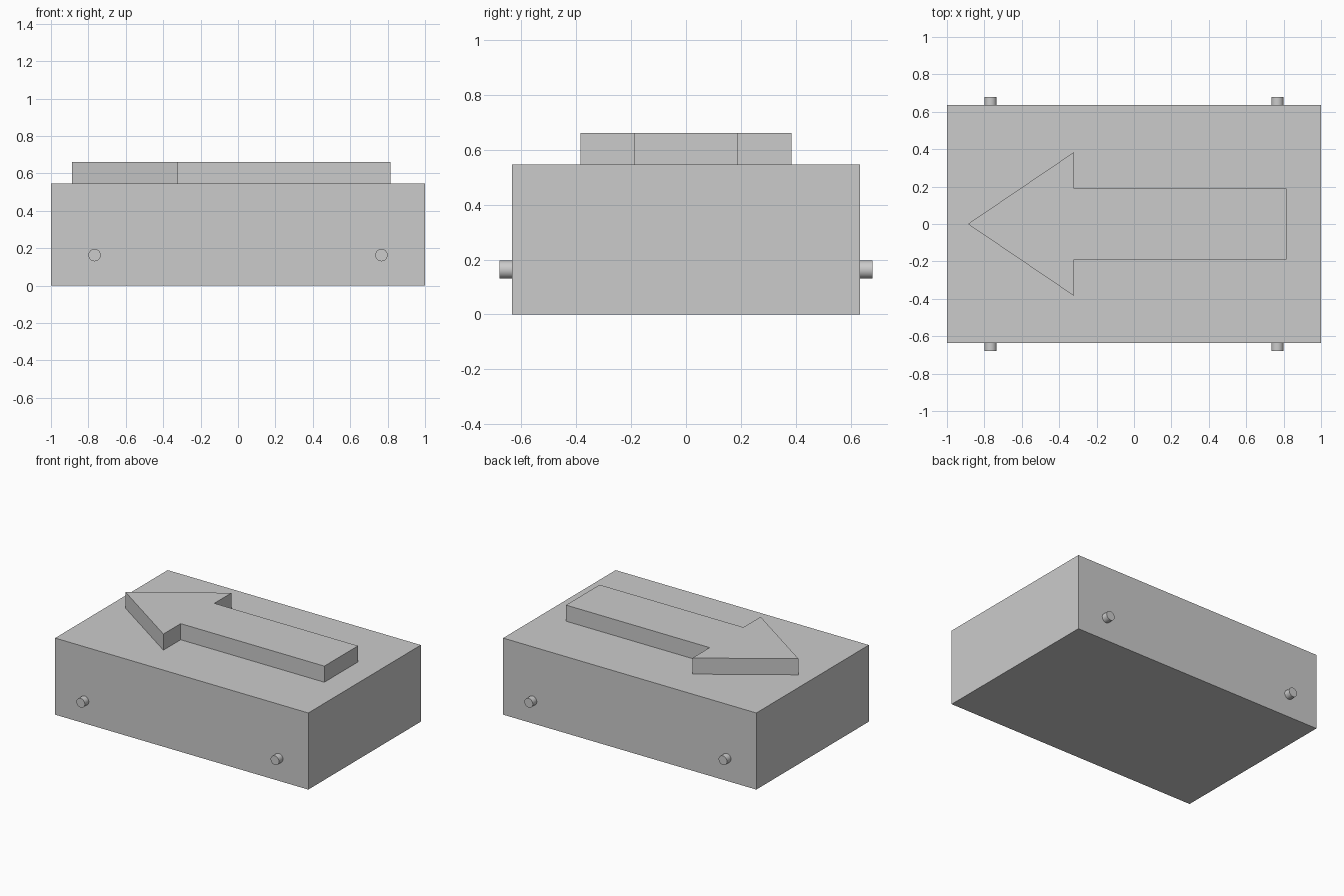
import bpy
import bmesh
from math import radians

cube = bpy.data.objects.get("Cube")
if cube:
    bpy.data.objects.remove(cube, do_unlink=True)

# Shared plain grey
GREY = (0.6, 0.6, 0.6, 1.0)
grey = bpy.data.materials.new("plain grey")
grey.use_nodes = True
grey.diffuse_color = GREY
grey.node_tree.nodes["Principled BSDF"].inputs["Base Color"].default_value = GREY

HALF_X, HALF_Y, BODY_TOP, ARROW_TOP = 1.0, 0.635, 0.547, 0.662


def extruded(name, outline, bottom, top):
    """Prism raised from a counter-clockwise outline."""
    bm = bmesh.new()
    face = bm.faces.new([bm.verts.new((x, y, bottom)) for x, y in outline])
    raised = bmesh.ops.extrude_face_region(bm, geom=[face])["geom"]
    verts = [v for v in raised if isinstance(v, bmesh.types.BMVert)]
    bmesh.ops.translate(bm, verts=verts, vec=(0, 0, top - bottom))
    bmesh.ops.recalc_face_normals(bm, faces=bm.faces)
    mesh = bpy.data.meshes.new(name)
    bm.to_mesh(mesh)
    bm.free()
    mesh.materials.append(grey)
    obj = bpy.data.objects.new(name, mesh)
    bpy.context.collection.objects.link(obj)
    return obj


# Rectangular body
extruded("body", [(-HALF_X, -HALF_Y), (HALF_X, -HALF_Y),
                  (HALF_X, HALF_Y), (-HALF_X, HALF_Y)], 0, BODY_TOP)

# Raised arrow pointing to -x, its far half mirrored from the near half
near = [(-0.32, -0.385), (-0.32, -0.19), (0.815, -0.19)]
far = [(x, -y) for x, y in reversed(near)]
extruded("direction_arrow", [(-0.888, 0)] + near + far, BODY_TOP, ARROW_TOP)

# Two axles whose round ends stick out of both long sides
for name, x in (("right_axle", -0.767), ("left_axle", 0.767)):
    bpy.ops.mesh.primitive_cylinder_add(
        vertices=32, radius=0.033, depth=1.36,
        location=(x, 0, 0.163), rotation=(radians(90), 0, 0))
    axle = bpy.context.object
    axle.name = name
    axle.data.materials.append(grey)
    bpy.ops.object.shade_smooth_by_angle(angle=radians(30))
